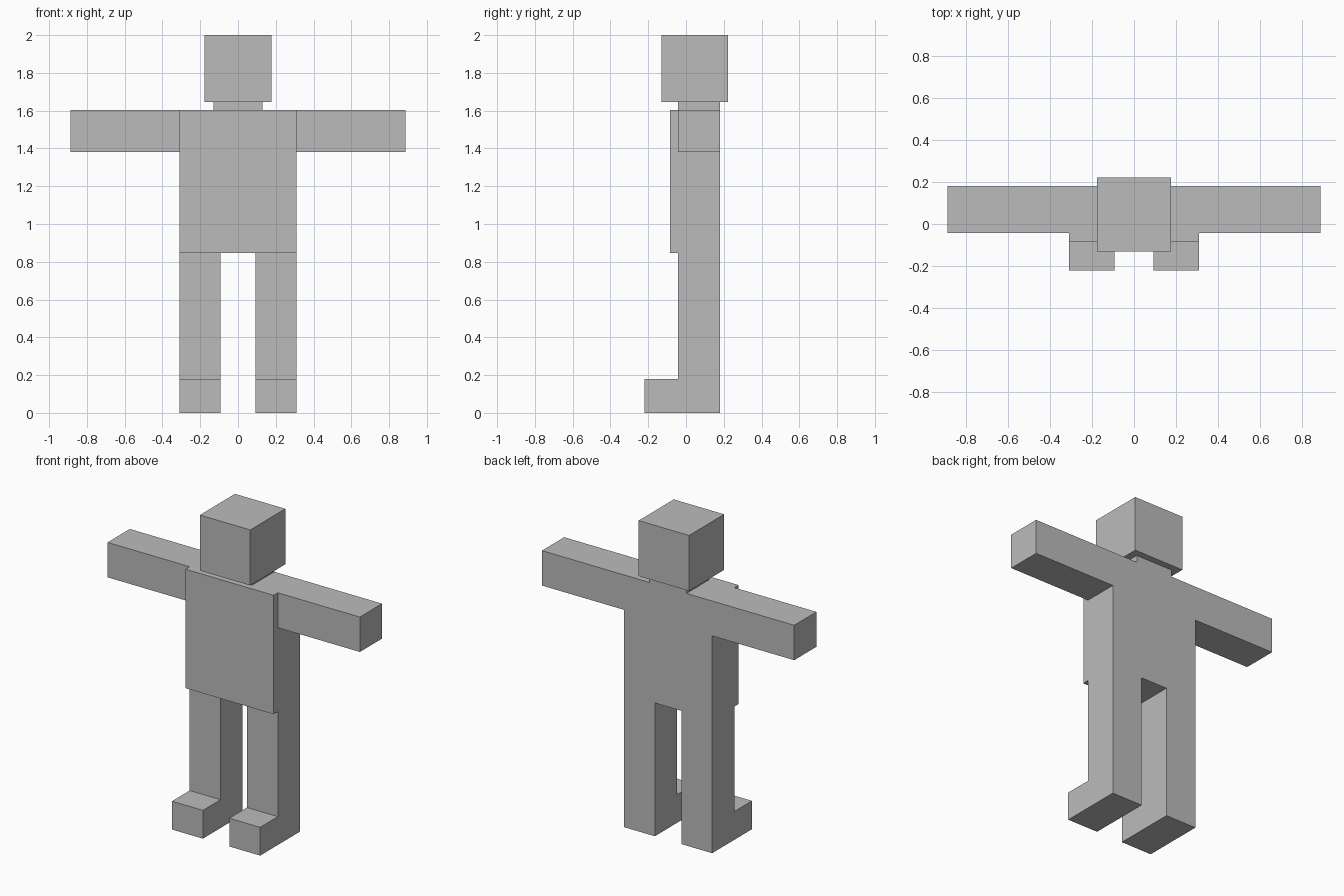
import bpy
import bmesh

if "Cube" in bpy.data.objects:
    bpy.data.objects.remove(bpy.data.objects["Cube"])

grey = bpy.data.materials.new("plain_grey")
grey.diffuse_color = (0.5, 0.5, 0.5, 1.0)
grey.use_nodes = True
grey.node_tree.nodes["Principled BSDF"].inputs["Base Color"].default_value = grey.diffuse_color

BACK, LIMB_FRONT, TORSO_FRONT, TOE = 0.18, -0.043, -0.085, -0.22
HIP_Z, SHOULDER_Z, HEAD_Z = 0.847, 1.603, 1.647


def extrude_profile(name, profile, x0, x1):
    """Extrude a side profile of (y, z) points from x0 to x1."""
    bm = bmesh.new()
    face = bm.faces.new([bm.verts.new((x0, y, z)) for y, z in profile])
    moved = bmesh.ops.extrude_face_region(bm, geom=[face])["geom"]
    verts = [v for v in moved if isinstance(v, bmesh.types.BMVert)]
    bmesh.ops.translate(bm, verts=verts, vec=(x1 - x0, 0, 0))
    # Extruding a lone face can drop the start cap
    bmesh.ops.holes_fill(bm, edges=[e for e in bm.edges if e.is_boundary], sides=0)
    bmesh.ops.recalc_face_normals(bm, faces=bm.faces)
    mesh = bpy.data.meshes.new(name)
    bm.to_mesh(mesh)
    bm.free()
    mesh.materials.append(grey)
    obj = bpy.data.objects.new(name, mesh)
    bpy.context.collection.objects.link(obj)
    return obj


def box(name, x0, x1, y0, y1, z0, z1):
    return extrude_profile(name, [(y0, z0), (y1, z0), (y1, z1), (y0, z1)], x0, x1)


# Torso, neck and cube head
box("torso", -0.31, 0.31, TORSO_FRONT, BACK, HIP_Z, SHOULDER_Z)
box("neck", -0.13, 0.13, LIMB_FRONT, BACK, SHOULDER_Z, HEAD_Z)
box("head", -0.177, 0.177, -0.13, 0.222, HEAD_Z, 2.0)

# Leg with its foot, as one L-shaped side profile
leg_profile = [(TOE, 0), (BACK, 0), (BACK, HIP_Z), (LIMB_FRONT, HIP_Z),
               (LIMB_FRONT, 0.18), (TOE, 0.18)]

# Arms stretched out sideways, and legs, on both sides
for side, s in (("left", -1), ("right", 1)):
    arm_x = sorted((s * 0.31, s * 0.887))
    leg_x = sorted((s * 0.093, s * 0.31))
    box(side + "_arm", *arm_x, LIMB_FRONT, BACK, 1.381, SHOULDER_Z)
    extrude_profile(side + "_leg", leg_profile, *leg_x)
